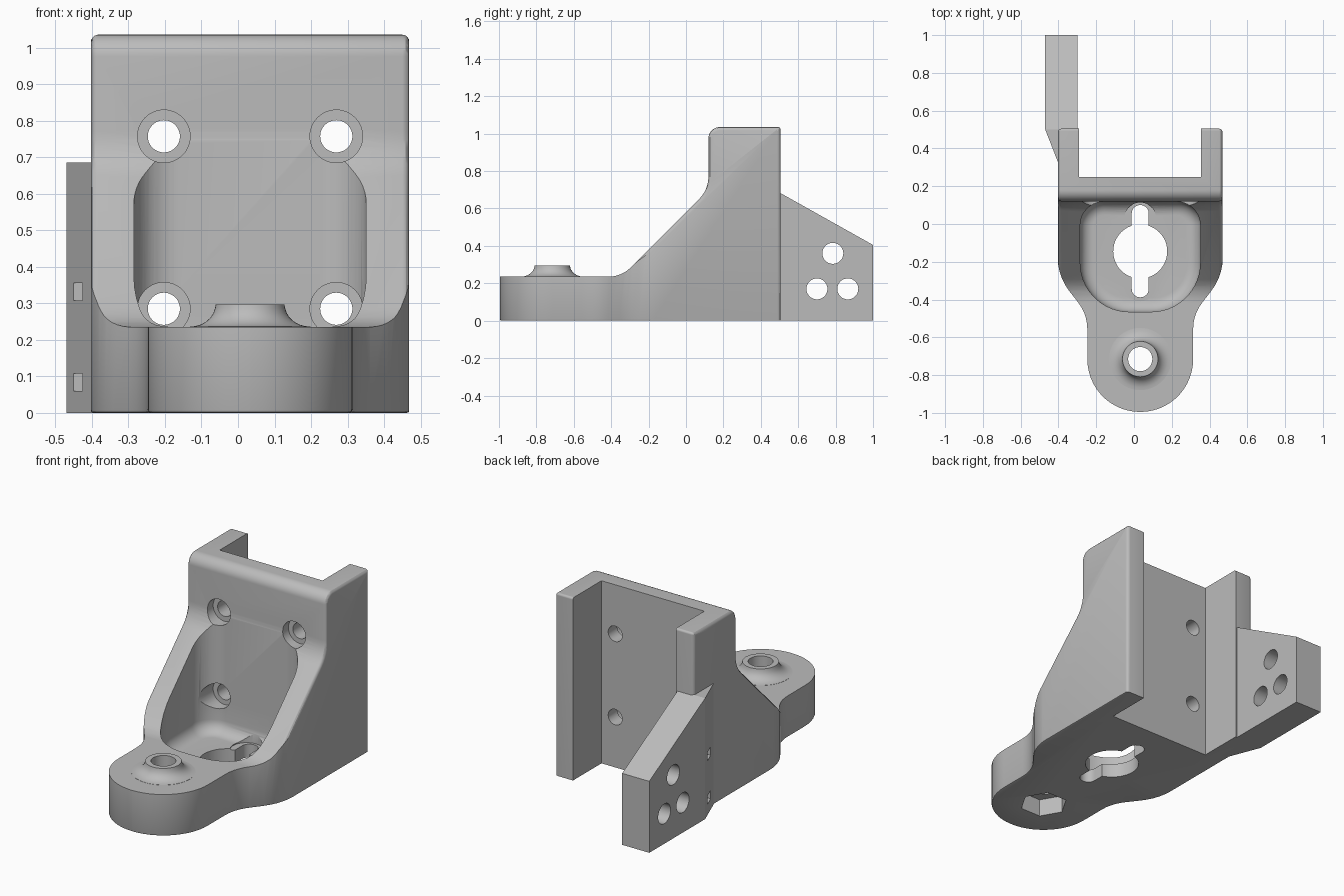
import bpy, bmesh, math
from mathutils import Vector

cube = bpy.data.objects.get("Cube")
if cube:
    bpy.data.objects.remove(cube, do_unlink=True)

grey = bpy.data.materials.new("grey_plastic")
grey.use_nodes = True
colour = (0.5, 0.5, 0.5, 1)
grey.diffuse_color = colour
grey.node_tree.nodes["Principled BSDF"].inputs["Base Color"].default_value = colour

CX = 0.033          # centre line of the main body
NOSE_Y = -0.715     # centre of the front screw boss
HOLE_R = 0.064


def finish(name, bm):
    bmesh.ops.recalc_face_normals(bm, faces=bm.faces)
    mesh = bpy.data.meshes.new(name)
    bm.to_mesh(mesh)
    bm.free()
    mesh.materials.append(grey)
    obj = bpy.data.objects.new(name, mesh)
    bpy.context.scene.collection.objects.link(obj)
    return obj


def rounded(corners):
    """Polygon from (a, b, radius) corners, each corner filleted."""
    out = []
    for i, (a, b, r) in enumerate(corners):
        p = Vector((a, b))
        if r == 0:
            out.append(p)
            continue
        u = (Vector(corners[i - 1][:2]) - p).normalized()
        v = (Vector(corners[(i + 1) % len(corners)][:2]) - p).normalized()
        half = u.angle(v) / 2
        t = r / math.tan(half)
        c = p + (u + v).normalized() * (r / math.sin(half))
        s, e = p + u * t - c, p + v * t - c
        a0 = math.atan2(s.y, s.x)
        turn = (math.atan2(e.y, e.x) - a0 + math.pi) % math.tau - math.pi
        n = max(3, round(abs(turn) / math.radians(7)))
        for k in range(n + 1):
            ang = a0 + turn * k / n
            out.append(c + Vector((math.cos(ang), math.sin(ang))) * r)
    return out


def circle(a, b, r, n=48):
    return [Vector((a + r * math.cos(math.tau * k / n),
                    b + r * math.sin(math.tau * k / n))) for k in range(n)]


def rect(a0, b0, a1, b1, r=0):
    return rounded([(a0, b0, r), (a1, b0, r), (a1, b1, r), (a0, b1, r)])


def prism(name, pts, axis, lo, hi, bevel=0, segments=3):
    """Extrude a flat outline along an axis, with optional rounded rims."""
    place = {"x": lambda p, h: (h, p.x, p.y),
             "y": lambda p, h: (p.x, h, p.y),
             "z": lambda p, h: (p.x, p.y, h)}[axis]
    bm = bmesh.new()
    low, high = [[bm.verts.new(place(p, h)) for p in pts] for h in (lo, hi)]
    caps = [bm.faces.new(low), bm.faces.new(high)]
    n = len(pts)
    for i in range(n):
        j = (i + 1) % n
        bm.faces.new((low[i], low[j], high[j], high[i]))
    bmesh.ops.recalc_face_normals(bm, faces=bm.faces)
    if bevel:
        rim = [e for f in caps for e in f.edges]
        bmesh.ops.bevel(bm, geom=rim, offset=bevel, segments=segments,
                        profile=0.5, affect="EDGES", clamp_overlap=False)
    return finish(name, bm)


def carve(target, cutter, operation="DIFFERENCE", keep=False):
    mod = target.modifiers.new("carve", "BOOLEAN")
    mod.operation = operation
    mod.solver = "EXACT"
    mod.object = cutter
    bpy.context.view_layer.objects.active = target
    bpy.ops.object.modifier_apply(modifier=mod.name)
    if not keep:
        bpy.data.objects.remove(cutter, do_unlink=True)


# Main body: side profile crossed with the plan outline
side = rounded([(-1.1, -0.1, 0), (-1.1, 0.235, 0), (-0.345, 0.235, 0.17),
                (0.12, 0.70, 0.17), (0.12, 1.035, 0.06),
                (0.505, 1.035, 0.012), (0.505, -0.1, 0)])
body = prism("bracket_body", side, "x", CX - 0.435, CX + 0.435, 0.018)

half_plan = [(0.28, -0.995, 0.279), (0.28, -0.478, 0.23),
             (0.437, -0.276, 0.29), (0.437, 0.6, 0)]
plan = rounded([(CX + x, y, r) for x, y, r in half_plan] +
               [(CX - x, y, r) for x, y, r in reversed(half_plan)])
carve(body, prism("plan_cutter", plan, "z", 0, 1.3, 0.008, 2), "INTERSECT")

# Rear channel between the two side walls
carve(body, prism("channel_cutter", rect(-0.29, 0.25, 0.355, 0.8), "z", -0.2, 1.4))

# Scooped pocket with a filleted floor
w = 0.318
pocket = rounded([(CX - w, -0.465, 0.26), (CX + w, -0.465, 0.26),
                  (CX + w, 0.118, 0.125), (CX - w, 0.118, 0.125)])
carve(body, prism("pocket_cutter", pocket, "z", 0.08, 1.5, 0.07, 8))

# Keyhole through the pocket floor, with clearance for screw heads
carve(body, prism("keyhole_cutter", circle(CX, -0.145, 0.143), "z", -0.1, 0.3))
carve(body, prism("keyhole_slot_cutter",
                  rect(CX - 0.045, -0.388, CX + 0.045, 0.10, 0.0445), "z", -0.1, 0.25))
for y in (0.03, -0.325):
    carve(body, prism("head_clearance_cutter", circle(CX, y, 0.084), "z", 0.075, 0.2))

# Four counterbored mounting holes
for x in (CX - 0.236, CX + 0.236):
    for z in (0.285, 0.757):
        carve(body, prism("counterbore_cutter", circle(x, z, 0.072), "y", -0.1, 0.17))
        carve(body, prism("mount_hole_cutter", circle(x, z, 0.044), "y", 0.0, 0.4))

# Front screw hole and hexagonal nut recess
carve(body, prism("screw_cutter", circle(CX, NOSE_Y, HOLE_R), "z", -0.1, 0.5))
carve(body, prism("nut_cutter", circle(CX, NOSE_Y, 0.127, 6), "z", -0.1, 0.10))

# Flared boss around the front screw hole
bm = bmesh.new()
flare = [(HOLE_R, 0.234), (0.165, 0.234)]
for k in range(7):
    a = math.radians(15 * k) * 0.9
    flare.append((0.165 - 0.07 * math.sin(a), 0.296 - 0.06 * math.cos(a)))
flare += [(0.094, 0.296), (HOLE_R, 0.296)]
rings = [[bm.verts.new((p.x, p.y, z)) for p in circle(CX, NOSE_Y, r)] for r, z in flare]
for i, ring in enumerate(rings):
    nxt = rings[(i + 1) % len(rings)]
    for k in range(len(ring)):
        j = (k + 1) % len(ring)
        bm.faces.new((ring[k], ring[j], nxt[j], nxt[k]))
boss = finish("screw_boss", bm)

# Rear arm with three cross holes
arm_side = rounded([(0.5, 0, 0), (1.0, 0, 0), (1.0, 0.405, 0), (0.5, 0.685, 0)])
arm = prism("rear_arm", arm_side, "x", -0.47, -0.30)
for y, z in ((0.785, 0.36), (0.70, 0.17), (0.865, 0.17)):
    carve(arm, prism("arm_hole_cutter", circle(y, z, 0.056), "x", -0.6, -0.2))

# Tapered web joining the arm to the side wall, with two tie slots
web_plan = rounded([(-0.47, 0.5, 0), (-0.392, 0.30, 0), (-0.36, 0.30, 0), (-0.36, 0.5, 0)])
web = prism("arm_web", web_plan, "z", 0, 0.685)
for z in (0.06, 0.307):
    slot = prism("tie_slot_cutter", rect(0.387, z, 0.45, z + 0.048), "x", -0.6, -0.385)
    carve(web, slot, keep=True)
    carve(body, slot)

# Smooth curved surfaces, keep machined edges crisp
bpy.ops.object.select_all(action="DESELECT")
for obj in (body, boss, arm, web):
    obj.select_set(True)
bpy.context.view_layer.objects.active = body
bpy.ops.object.shade_smooth_by_angle(angle=math.radians(30))
